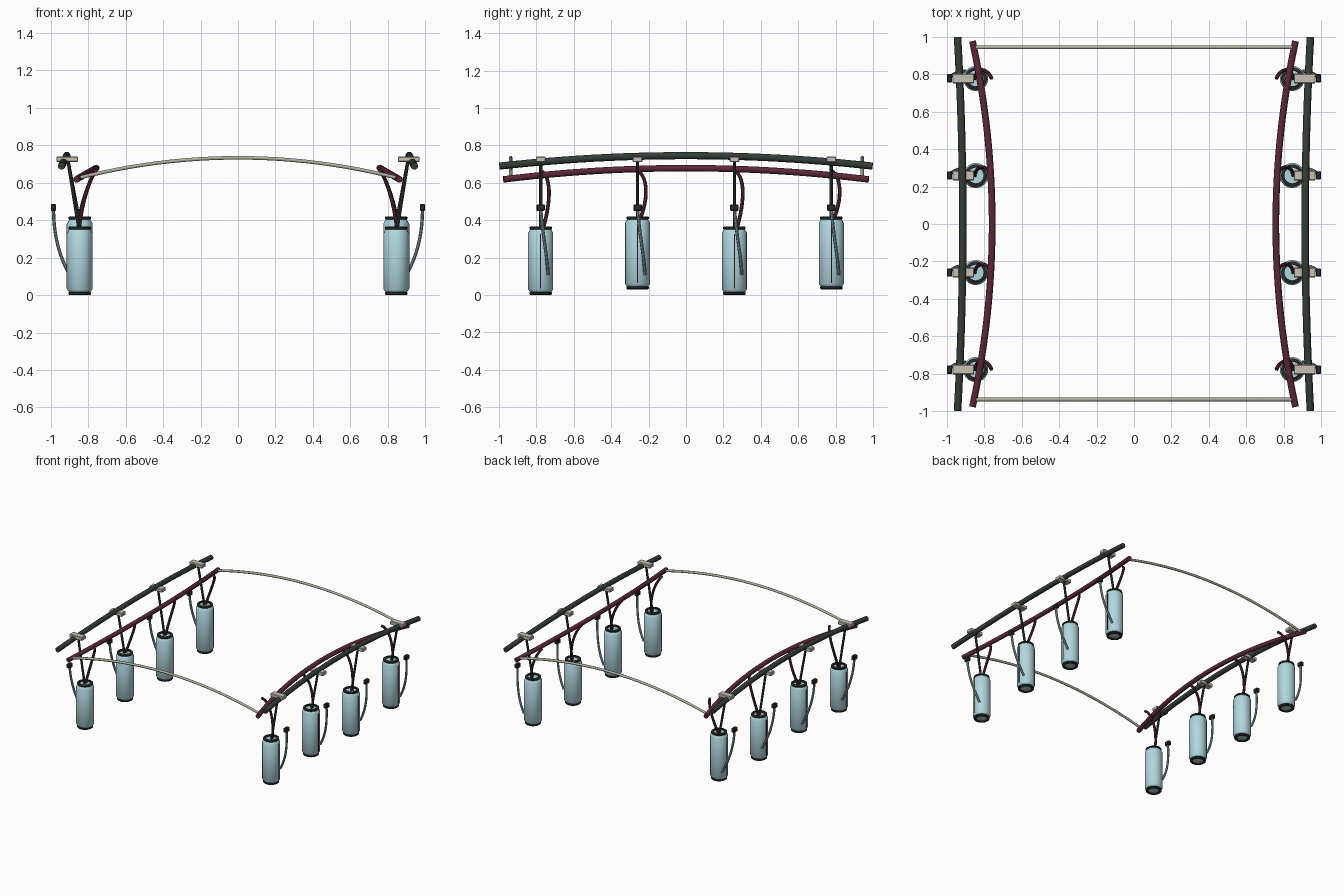
import bpy, bmesh, math
from mathutils import Vector, geometry

if "Cube" in bpy.data.objects:
    bpy.data.objects.remove(bpy.data.objects["Cube"])


def mat(name, r, g, b):
    m = bpy.data.materials.new(name)
    m.diffuse_color = tuple(c ** 2.2 for c in (r, g, b)) + (1,)
    m.use_nodes = True
    m.node_tree.nodes["Principled BSDF"].inputs["Base Color"].default_value = m.diffuse_color
    return m


GREEN = mat("dark green", 0.21, 0.25, 0.22)
MAROON = mat("maroon", 0.36, 0.17, 0.23)
BLACK = mat("black rubber", 0.17, 0.18, 0.18)
BLUE = mat("pale blue", 0.69, 0.84, 0.87)
HOSE = mat("grey blue", 0.55, 0.66, 0.68)
BEIGE = mat("warm beige", 0.78, 0.75, 0.70)
BAR = mat("grey olive", 0.68, 0.68, 0.62)


def link(name, mesh, m, smooth=True):
    ob = bpy.data.objects.new(name, mesh)
    bpy.context.collection.objects.link(ob)
    mesh.materials.clear()
    mesh.materials.append(m)
    if smooth:
        bpy.ops.object.select_all(action='DESELECT')
        ob.select_set(True)
        bpy.context.view_layer.objects.active = ob
        bpy.ops.object.shade_smooth_by_angle(angle=math.radians(40))
    return ob


def tube(name, pts, r, m, res=3):
    """Round bar swept along a list of points."""
    cu = bpy.data.curves.new(name, 'CURVE')
    cu.dimensions = '3D'
    cu.bevel_depth = r
    cu.bevel_resolution = res
    cu.use_fill_caps = True
    sp = cu.splines.new('POLY')
    sp.points.add(len(pts) - 1)
    for p, co in zip(sp.points, pts):
        p.co = (*co, 1)
    tmp = bpy.data.objects.new(name + "_tmp", cu)
    bpy.context.collection.objects.link(tmp)
    dg = bpy.context.evaluated_depsgraph_get()
    mesh = bpy.data.meshes.new_from_object(tmp.evaluated_get(dg))
    bpy.data.objects.remove(tmp)
    return link(name, mesh, m)


def bez(a, b, c, d, n=16):
    return geometry.interpolate_bezier(Vector(a), Vector(b), Vector(c), Vector(d), n)


def lathe(name, profile, centre, m, n=20, closed=False):
    """Revolve (radius, z) points about a vertical axis."""
    bm = bmesh.new()
    rings = [[bm.verts.new((centre[0] + r * math.cos(2 * math.pi * i / n),
                            centre[1] + r * math.sin(2 * math.pi * i / n), z))
              for i in range(n)] for r, z in profile]
    pairs = list(zip(rings, rings[1:]))
    if closed:
        pairs.append((rings[-1], rings[0]))
    else:
        bm.faces.new(rings[0])
        bm.faces.new(rings[-1])
    for a, b in pairs:
        for i in range(n):
            j = (i + 1) % n
            bm.faces.new((a[i], a[j], b[j], b[i]))
    bmesh.ops.recalc_face_normals(bm, faces=bm.faces)
    me = bpy.data.meshes.new(name)
    bm.to_mesh(me)
    bm.free()
    return link(name, me, m)


def box(name, centre, size, m, bevel=0.004):
    bm = bmesh.new()
    bmesh.ops.create_cube(bm, size=1)
    for v in bm.verts:
        v.co = Vector(centre) + Vector([c * s for c, s in zip(v.co, size)])
    bmesh.ops.bevel(bm, geom=bm.edges[:], offset=bevel, segments=1, affect='EDGES')
    me = bpy.data.meshes.new(name)
    bm.to_mesh(me)
    bm.free()
    return link(name, me, m, False)


def arc(half, mid, drop, n=24):
    """Parabolic rail along y: (x, z) at the middle, change towards the ends."""
    ts = [-1 + 2 * i / n for i in range(n + 1)]
    return [(mid[0] + drop[0] * t * t, half * t, mid[1] + drop[1] * t * t) for t in ts]


def rim(name, c, z):
    lathe(name, [(0.042, z), (0.055, z), (0.060, z + 0.004), (0.060, z + 0.013),
                 (0.055, z + 0.017), (0.042, z + 0.017)], c, BLACK, closed=True)


for side, s in (("left", -1), ("right", 1)):
    # long curved rails
    tube(side + "_outer_rail", arc(0.997, (s * 0.914, 0.745), (s * 0.028, -0.056)), 0.020, GREEN)
    tube(side + "_inner_rail", arc(0.975, (s * 0.757, 0.678), (s * 0.105, -0.06)), 0.018, MAROON)

    for i in range(4):
        y = (i - 1.5) * 0.518
        tag = "%s_%d" % (side, i + 1)
        lo, hi = ((0.0, 0.367), (0.03, 0.42))[i % 2]
        cx = s * 0.845
        c = (cx, y)
        # canister with rims
        lathe("canister_" + tag,
              [(0.05, lo + 0.01), (0.057, lo + 0.016), (0.067, lo + 0.03),
               (0.067, hi - 0.035), (0.057, hi - 0.018), (0.05, hi - 0.012)], c, BLUE)
        rim("bottom_rim_" + tag, c, lo)
        rim("top_rim_" + tag, c, hi - 0.017)
        # thin seam strip on the outer side
        tube("seam_" + tag, [(cx + s * 0.067, y, lo + 0.035), (cx + s * 0.067, y, hi - 0.04)],
             0.003, MAROON, 1)
        # clamp and hanger
        box("clamp_" + tag, (s * 0.912, y, 0.725), (0.116, 0.052, 0.029), BEIGE)
        tube("hanger_" + tag, [(s * 0.908, y, 0.72), (cx - s * -0.004, y, hi - 0.015)], 0.009, GREEN, 2)
        # feed hose from the inner rail
        tube("feed_hose_" + tag,
             bez((s * 0.76, y, 0.665), (s * 0.785, y + 0.06, 0.63),
                 (s * 0.835, y + 0.055, 0.50), (s * 0.848, y + 0.012, hi - 0.015)), 0.010, MAROON, 2)
        # outlet hose and nozzle
        tube("outlet_hose_" + tag,
             bez((s * 0.985, y, 0.465), (s * 0.985, y + 0.01, 0.32),
                 (s * 0.955, y + 0.035, 0.21), (s * 0.90, y + 0.04, 0.11)), 0.009, HOSE, 2)
        box("nozzle_" + tag, (s * 0.985, y, 0.467), (0.029, 0.045, 0.036), BLACK, 0.005)

# arched cross bars
for name, y in (("front", -0.937), ("back", 0.943)):
    ts = [-1 + i / 12 for i in range(25)]
    tube(name + "_cross_bar", [(0.86 * t, y, 0.733 - 0.11 * t * t) for t in ts], 0.010, BAR)
